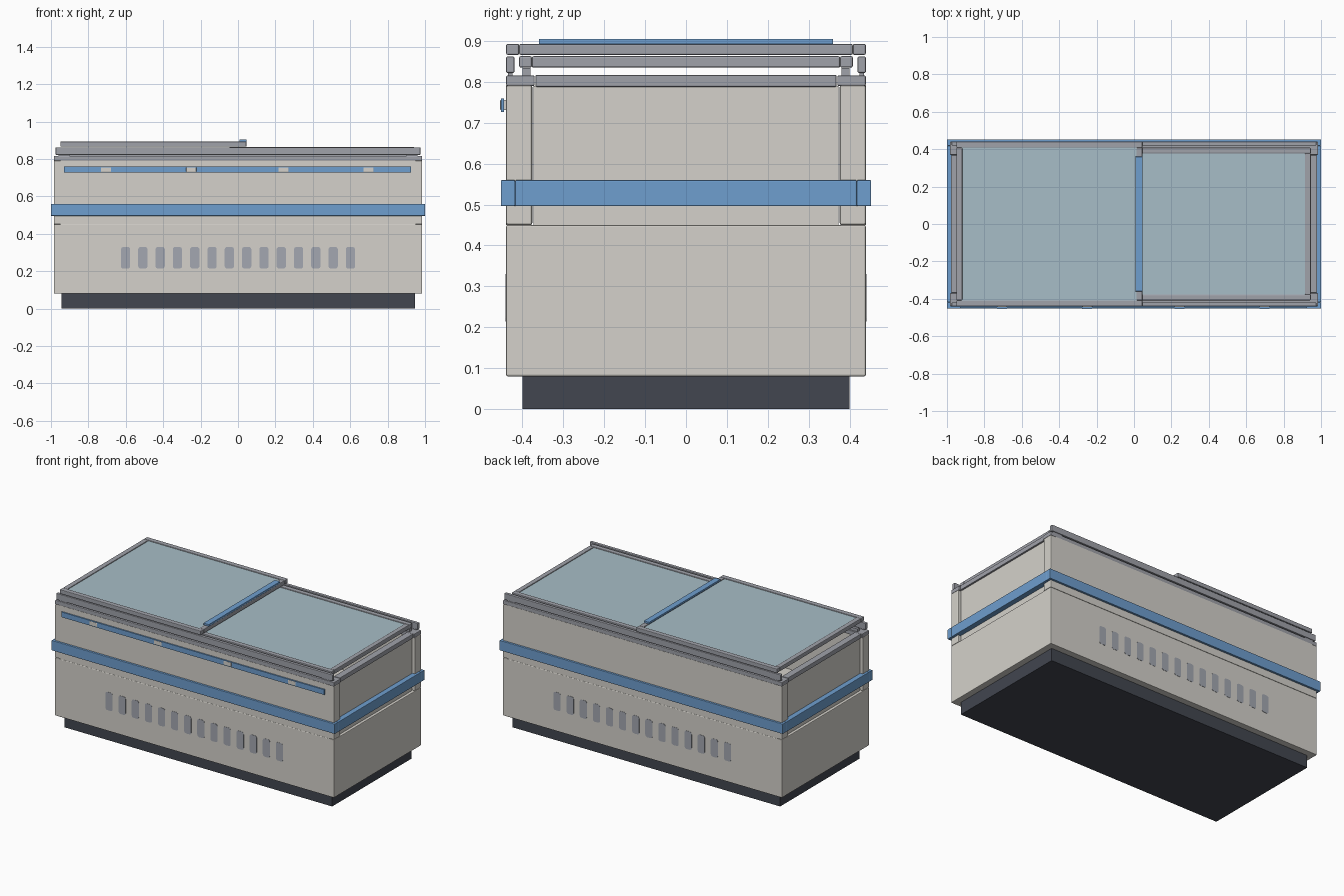
import bpy
import bmesh
import math

cube = bpy.data.objects.get("Cube")
if cube:
    bpy.data.objects.remove(cube)


def material(name, color):
    m = bpy.data.materials.new(name)
    m.use_nodes = True
    rgba = (*color, 1)
    m.diffuse_color = rgba
    m.node_tree.nodes["Principled BSDF"].inputs["Base Color"].default_value = rgba
    return m


WALL = material("warm white panel", (.66, .64, .595))
BLUE = material("blue trim", (.156, .342, .62))
METAL = material("grey metal", (.35, .36, .40))
DARK = material("dark plinth", (.054, .061, .08))
GLASS = material("pale glass", (.39, .515, .57))
VENT = material("vent grey", (.37, .39, .44))


def finish(name, bm, mat, bevel):
    mesh = bpy.data.meshes.new(name)
    bm.to_mesh(mesh)
    bm.free()
    mesh.materials.append(mat)
    ob = bpy.data.objects.new(name, mesh)
    bpy.context.collection.objects.link(ob)
    if bevel:
        mod = ob.modifiers.new("Bevel", 'BEVEL')
        mod.width = bevel
        mod.segments = 2
        mod.limit_method = 'ANGLE'
    return ob


def add_box(bm, x, y, z):
    verts = bmesh.ops.create_cube(bm, size=1)["verts"]
    for v in verts:
        for i, (lo, hi) in enumerate((x, y, z)):
            v.co[i] = lo if v.co[i] < 0 else hi
    return verts


def box(name, x, y, z, mat, bevel=0.0):
    bm = bmesh.new()
    add_box(bm, x, y, z)
    return finish(name, bm, mat, bevel)


def ring(name, x, y, z, wx, wy, mat, bevel=0.0):
    """Rectangular frame: two long rails and two end rails."""
    bm = bmesh.new()
    add_box(bm, x, (y[0], y[0] + wy), z)
    add_box(bm, x, (y[1] - wy, y[1]), z)
    inner = (y[0] + wy, y[1] - wy)
    add_box(bm, (x[0], x[0] + wx), inner, z)
    add_box(bm, (x[1] - wx, x[1]), inner, z)
    return finish(name, bm, mat, bevel)


def span(side, a, b):
    return tuple(sorted((side * a, side * b)))


# Plinth and lower cabinet
box("plinth", (-.945, .945), (-.4, .4), (0, .09), DARK)
box("lower_cabinet", (-.985, .985), (-.44, .44), (.08, .45), WALL, .004)

# Upper walls, corner posts, top frame and lid rails
for s, front in ((-1, "front"), (1, "back")):
    box(front + "_wall", (-.95, .95), span(s, .38, .44), (.45, .792), WALL)
    box(front + "_top_frame", (-.985, .985), span(s, .37, .44), (.79, .816), METAL, .004)
    box(front + "_upper_rail", (-.975, .975), span(s, .42, .44), (.822, .862), METAL, .003)
    box(front + "_lower_rail", (-.945, .945), span(s, .38, .4), (.816, .834), METAL)
    for t, side in ((-1, "right"), (1, "left")):
        box(front + "_" + side + "_post", span(t, .945, .985), span(s, .376, .44),
            (.45, .792), WALL, .005)
        box(front + "_" + side + "_rail_support", span(t, .9, .96), span(s, .424, .436),
            (.814, .824), METAL)
for t, side in ((-1, "right"), (1, "left")):
    box(side + "_wall", span(t, .93, .967), (-.373, .373), (.45, .79), WALL)
    box(side + "_top_frame", span(t, .935, .978), (-.368, .368), (.788, .817), METAL, .003)

# Bumper around the cabinet
ring("bumper", (-1, 1), (-.453, .453), (.496, .56), .035, .035, BLUE, .003)

# Front trim strip with its brackets
box("front_trim_strip", (-.93, .925), (-.453, -.445), (.727, .76), BLUE)
for i, x in enumerate((-.705, -.25, .243, .697)):
    box(f"trim_bracket_{i + 1}", (x - .027, x + .027), (-.4545, -.438), (.731, .756), WALL, .002)


# Rounded vent plates on the front and back
def vents(name, side):
    bm = bmesh.new()
    count, w, h, r = 14, .025, .058, .014
    for i in range(count):
        cx = (i - (count - 1) / 2) * .0925
        pts = []
        for k, (sx, sz) in enumerate(((1, 1), (-1, 1), (-1, -1), (1, -1))):
            for j in range(5):
                a = (k + j / 4) * math.pi / 2
                pts.append((cx + sx * (w - r) + r * math.cos(a),
                            side * .4375,
                            .272 + sz * (h - r) + r * math.sin(a)))
        face = bm.faces.new([bm.verts.new(p) for p in pts])
        out = bmesh.ops.extrude_face_region(bm, geom=[face])["geom"]
        for v in out:
            if isinstance(v, bmesh.types.BMVert):
                v.co.y += side * .004
    bmesh.ops.recalc_face_normals(bm, faces=bm.faces)
    return finish(name, bm, VENT, 0)


vents("front_vents", -1)
vents("back_vents", 1)


# Sliding lids
def lid(name, x, y, z, w):
    ring(name + "_frame", x, y, z, w, w, METAL, .004)
    box(name + "_glass", (x[0] + w - .004, x[1] - w + .004),
        (y[0] + w - .004, y[1] - w + .004), (z[0] + .006, z[1] - .005), GLASS)


lid("lower_lid", (-.05, .945), (-.408, .408), (.835, .863), .031)
lid("upper_lid", (-.95, .045), (-.44, .44), (.866, .893), .032)
box("lid_handle", (.008, .046), (-.36, .36), (.892, .905), BLUE, .002)
